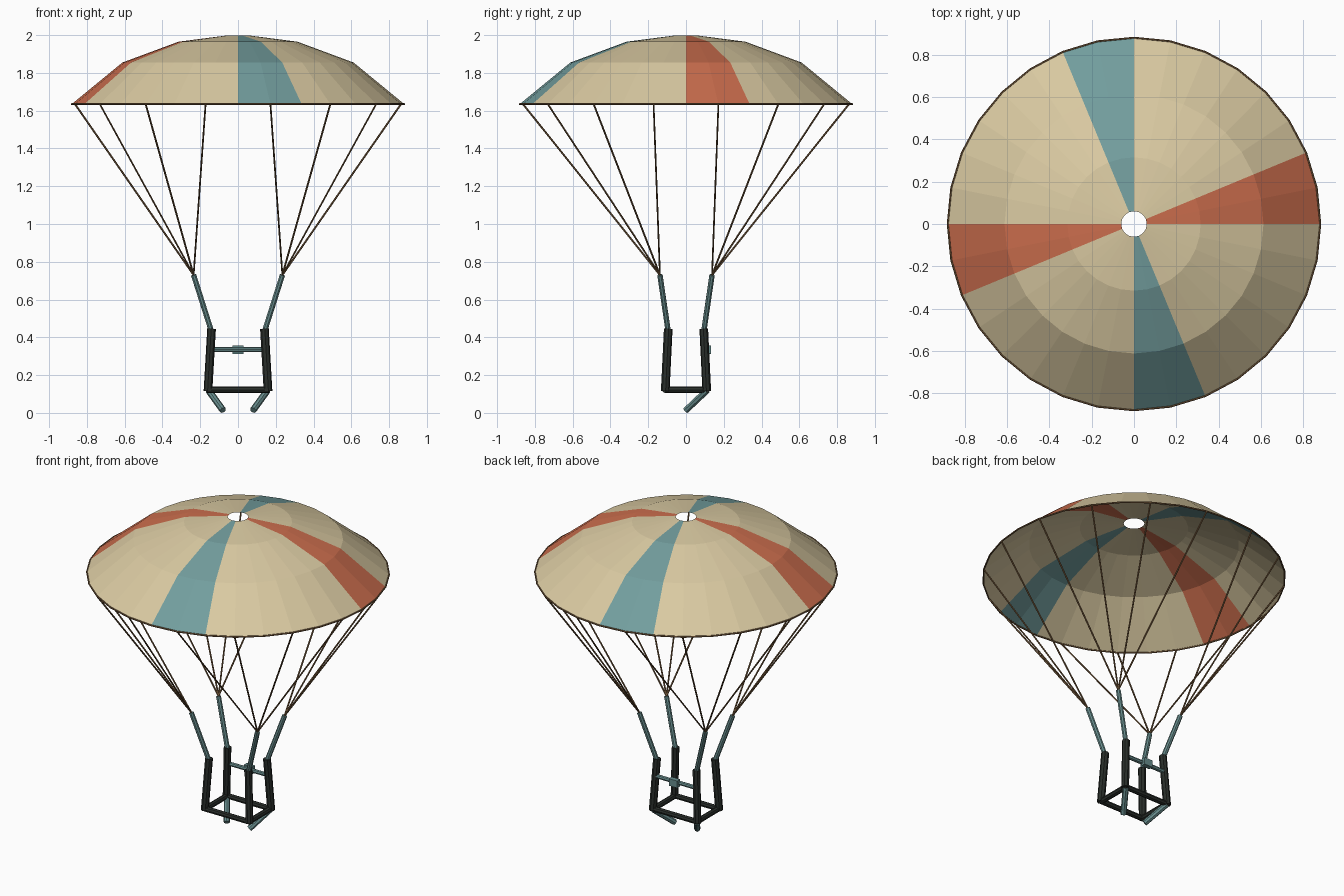
import bpy, bmesh, math
from mathutils import Vector

if "Cube" in bpy.data.objects:
    bpy.data.objects.remove(bpy.data.objects["Cube"])


def material(name, rgb):
    m = bpy.data.materials.new(name)
    m.diffuse_color = (*rgb, 1)
    m.use_nodes = True
    m.node_tree.nodes["Principled BSDF"].inputs["Base Color"].default_value = m.diffuse_color
    return m


CREAM = material("cream cloth", (0.70, 0.59, 0.36))
TEAL = material("teal cloth", (0.17, 0.34, 0.34))
RED = material("rust red cloth", (0.60, 0.155, 0.075))
CORD = material("brown cord", (0.19, 0.105, 0.045))
DARK = material("dark webbing", (0.022, 0.027, 0.023))
STRAP = material("teal webbing", (0.14, 0.27, 0.27))


def finish(bm, name, mats):
    me = bpy.data.meshes.new(name)
    bm.to_mesh(me)
    bm.free()
    ob = bpy.data.objects.new(name, me)
    for m in mats:
        me.materials.append(m)
    bpy.context.collection.objects.link(ob)
    return ob


def rod(name, a, b, radius, mat, sides=8):
    """Straight capped rod between two points."""
    a, b = Vector(a), Vector(b)
    d = b - a
    bm = bmesh.new()
    bmesh.ops.create_cone(bm, cap_ends=True, segments=sides, radius1=radius,
                          radius2=radius, depth=d.length)
    bm.transform(d.to_track_quat('Z', 'Y').to_matrix().to_4x4())
    bmesh.ops.translate(bm, verts=bm.verts, vec=(a + b) / 2)
    return finish(bm, name, [mat])


def ring_point(r, z, angle):
    return Vector((r * math.cos(angle), r * math.sin(angle), z))


# Canopy: faceted dome with a vent hole and four coloured gores
SEG = 32
STEP = 2 * math.pi / SEG
R, RIM_Z = 0.88, 1.635
profile = [(0.06, 1.998), (0.315, 1.965), (0.612, 1.855), (R, RIM_Z)]
bm = bmesh.new()
rings = [[bm.verts.new(ring_point(r, z, i * STEP)) for i in range(SEG)]
         for r, z in profile]
for inner, outer in zip(rings, rings[1:]):
    for i in range(SEG):
        j = (i + 1) % SEG
        f = bm.faces.new((inner[i], outer[i], outer[j], inner[j]))
        gore = i // 2
        f.material_index = {0: 2, 4: 1}.get(gore % 8, 0)
finish(bm, "canopy", [CREAM, TEAL, RED])

# Rim tape around the canopy edge
bpy.ops.mesh.primitive_torus_add(major_segments=SEG, minor_segments=6,
                                 major_radius=R, minor_radius=0.005,
                                 location=(0, 0, RIM_Z))
rim = bpy.context.object
rim.name = "canopy_rim"
rim.data.materials.append(CORD)

# Suspension lines gathered at four risers
for i in range(16):
    p = ring_point(R, RIM_Z, (2 * i + 1) * STEP)
    q = (math.copysign(0.235, p.x), math.copysign(0.138, p.y), 0.73)
    rod("suspension_line", p, q, 0.005, CORD, 6)

# Risers and harness uprights at the four corners
for sx in (-1, 1):
    for sy in (-1, 1):
        rod("riser", (sx * 0.235, sy * 0.138, 0.73),
            (sx * 0.14, sy * 0.094, 0.43), 0.015, STRAP)
        rod("harness_upright", (sx * 0.14, sy * 0.094, 0.445),
            (sx * 0.159, sy * 0.11, 0.115), 0.023, DARK)
    # Seat side bars and leg straps
    rod("seat_side_bar", (sx * 0.155, -0.11, 0.122),
        (sx * 0.155, 0.11, 0.122), 0.017, DARK)
    rod("leg_strap", (sx * 0.155, 0.11, 0.118),
        (sx * 0.08, 0.0, 0.014), 0.018, STRAP)

# Seat front and back bars
for sy in (-1, 1):
    rod("seat_cross_bar", (-0.165, sy * 0.11, 0.122),
        (0.165, sy * 0.11, 0.122), 0.017, DARK)

# Chest strap with buckle
rod("chest_strap", (-0.145, 0.105, 0.335), (0.145, 0.105, 0.335), 0.013, STRAP)
bm = bmesh.new()
bmesh.ops.create_cube(bm, size=1)
bmesh.ops.scale(bm, verts=bm.verts, vec=(0.06, 0.03, 0.045))
bmesh.ops.translate(bm, verts=bm.verts, vec=(0, 0.117, 0.335))
finish(bm, "chest_buckle", [STRAP])
